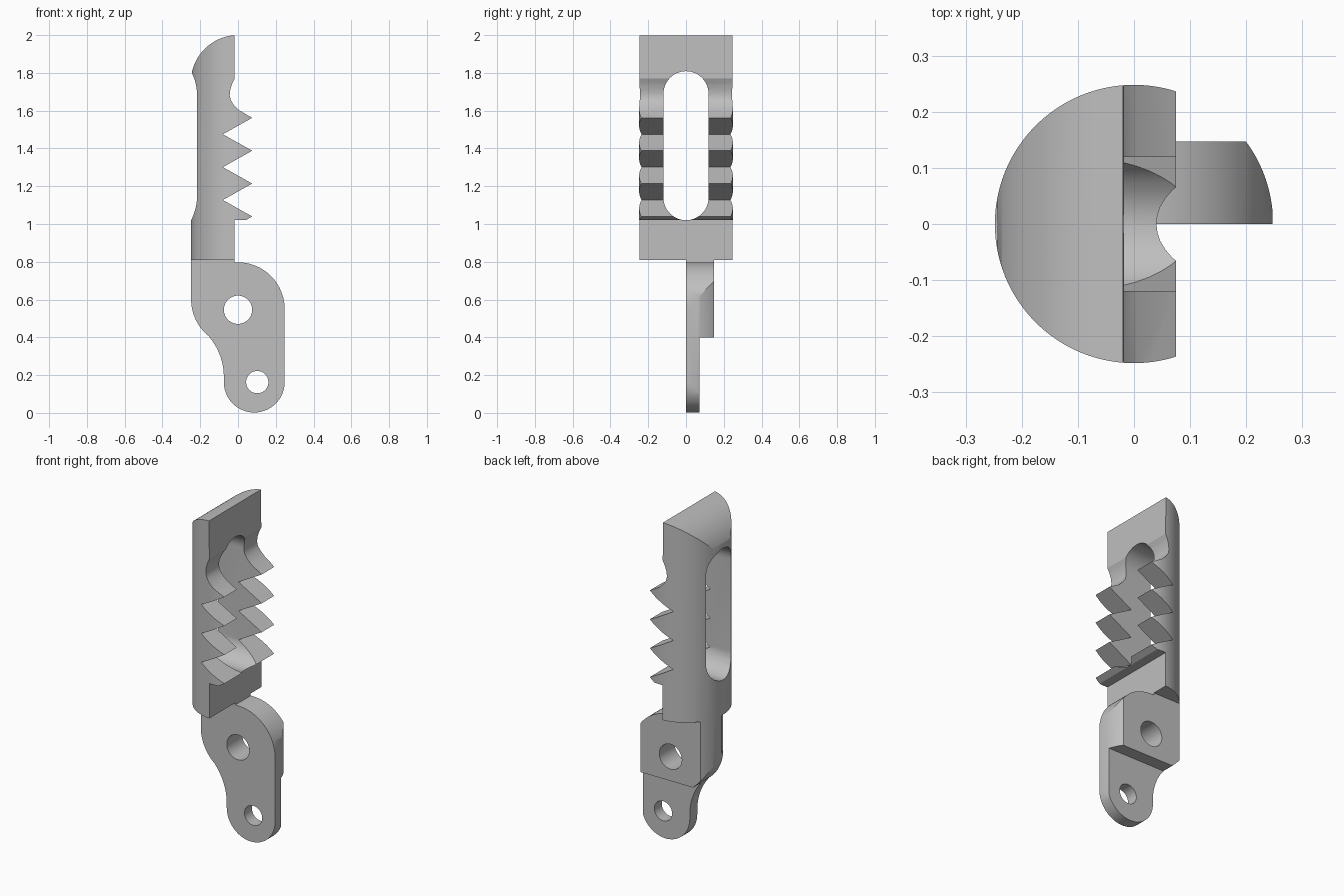
import bpy, bmesh
from math import cos, sin, radians

cube = bpy.data.objects.get("Cube")
if cube:
    bpy.data.objects.remove(cube, do_unlink=True)

RADIUS = 0.248

metal = bpy.data.materials.new("grey metal")
metal.use_nodes = True
metal.diffuse_color = (0.52, 0.52, 0.52, 1)
metal.node_tree.nodes["Principled BSDF"].inputs["Base Color"].default_value = metal.diffuse_color


def arc(cx, cz, r, start, end, steps=20):
    angles = [radians(start + (end - start) * i / steps) for i in range(steps + 1)]
    return [(cx + r * cos(a), cz + r * sin(a)) for a in angles]


def prism(name, outline, axis, low, high):
    """Extrude a 2D outline along the given axis."""
    place = {"x": lambda u, v, d: (d, u, v),
             "y": lambda u, v, d: (u, d, v),
             "z": lambda u, v, d: (u, v, d)}[axis]
    bm = bmesh.new()
    rings = [[bm.verts.new(place(u, v, d)) for u, v in outline] for d in (low, high)]
    for ring in rings:
        bm.faces.new(ring)
    n = len(outline)
    for i in range(n):
        j = (i + 1) % n
        bm.faces.new((rings[0][i], rings[0][j], rings[1][j], rings[1][i]))
    bmesh.ops.recalc_face_normals(bm, faces=bm.faces)
    mesh = bpy.data.meshes.new(name)
    bm.to_mesh(mesh)
    bm.free()
    obj = bpy.data.objects.new(name, mesh)
    bpy.context.collection.objects.link(obj)
    mesh.materials.append(metal)
    return obj


def carve(obj, *tools):
    """Apply each (operation, cutter) pair, then discard the cutters."""
    for operation, cutter in tools:
        mod = obj.modifiers.new("carve", "BOOLEAN")
        mod.operation, mod.object, mod.solver = operation, cutter, "EXACT"
        cutter.hide_render = True
    bpy.context.view_layer.update()
    shape = obj.evaluated_get(bpy.context.evaluated_depsgraph_get())
    mesh = bpy.data.meshes.new_from_object(shape)
    obj.modifiers.clear()
    obj.data = mesh
    for _, cutter in tools:
        bpy.data.objects.remove(cutter, do_unlink=True)
    bpy.ops.object.select_all(action="DESELECT")
    obj.select_set(True)
    bpy.context.view_layer.objects.active = obj
    bpy.ops.object.shade_smooth_by_angle(angle=radians(25))


def round_bar():
    return prism("round_bar", arc(0, 0, RADIUS, 0, 356.25, 95), "z", -0.2, 2.2)


def hole(x, z, r):
    return prism("hole", arc(x, z, r, 0, 352.5, 47), "y", -0.3, 0.5)


# Toothed jaw: domed back, flat front, three notches
teeth = []
for k in range(3):
    tip = 1.562 - 0.174 * k
    teeth += [(0.075, tip), (-0.08, tip - 0.087)]
jaw_outline = arc(0, 1.75, 0.25, 168, 94.5)
jaw_outline += [(-0.018, 1.77), (-0.032, 1.74), (-0.041, 1.71), (-0.044, 1.68),
                (-0.038, 1.655), (-0.022, 1.63), (0.005, 1.603)]
jaw_outline += teeth + [(0.075, 1.04), (0.04, 1.02), (-0.018, 1.02),
                        (-0.018, 0.81), (-0.3, 0.81), (-0.3, 1.8)]
jaw = prism("toothed_jaw", jaw_outline, "y", -0.4, 0.4)

# Long window with rounded ends through the jaw
slot_outline = arc(0, 1.69, 0.119, 0, 180, 24) + arc(0, 1.139, 0.119, 180, 360, 24)
carve(jaw, ("INTERSECT", round_bar()),
      ("DIFFERENCE", prism("slot", slot_outline, "x", -0.5, 0.5)))

# Pivot tang: thick upper lug, thin lower tail, two pin holes
tang_outline = [(-RADIUS, 0.81), (-0.018, 0.81), (-0.018, 0.797)]
tang_outline += arc(0, 0.55, 0.247, 90, 0)
tang_outline += arc(0.086, 0.163, 0.161, 0, -180, 28)
tang_outline += arc(-0.405, 0.19, 0.33, 0, 39, 12)
tang_outline += arc(0, 0.6, RADIUS, 232, 180, 14)
tang = prism("pivot_tang", tang_outline, "y", 0, 0.147)
step = prism("tail_step", [(-0.5, -0.1), (0.5, -0.1), (0.5, 0.4), (-0.5, 0.4)], "y", 0.071, 0.5)
carve(tang, ("INTERSECT", round_bar()), ("DIFFERENCE", step),
      ("DIFFERENCE", hole(0, 0.546, 0.075)), ("DIFFERENCE", hole(0.102, 0.163, 0.059)))
